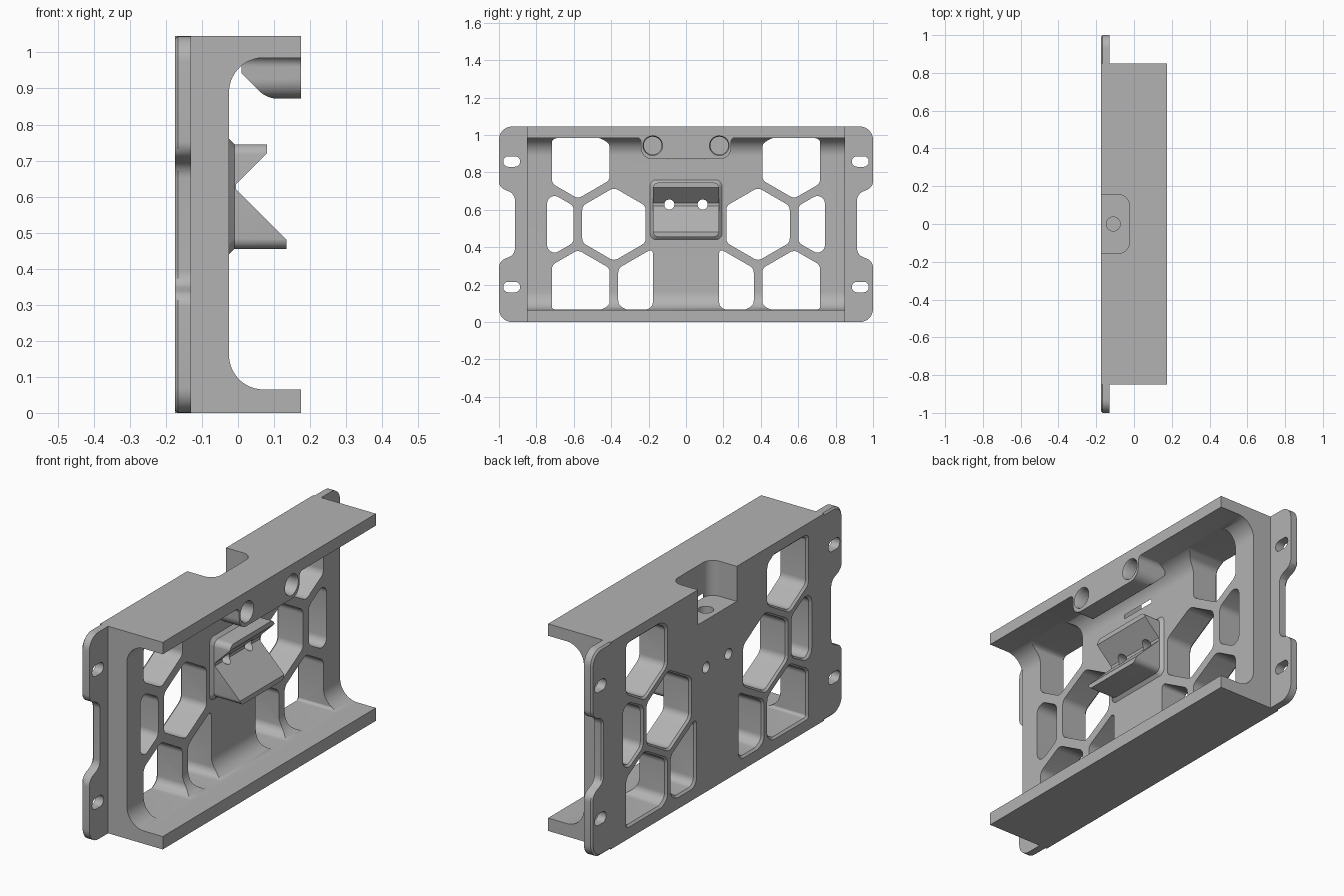
import bpy, bmesh, math
from mathutils import Vector

if "Cube" in bpy.data.objects:
    bpy.data.objects.remove(bpy.data.objects["Cube"], do_unlink=True)

H = 1.045            # overall height
MID = H / 2
BACK, FRONT, WALL = -0.175, 0.175, -0.025

grey = bpy.data.materials.new("plain grey")
grey.use_nodes = True
grey.diffuse_color = (0.45, 0.45, 0.45, 1)
grey.node_tree.nodes["Principled BSDF"].inputs["Base Color"].default_value = (0.45, 0.45, 0.45, 1)


def rounded(pts, default=0.0, steps=8):
    """Fillet a 2D outline; a third value on a point is its own radius."""
    out = []
    for i, point in enumerate(pts):
        r = point[2] if len(point) > 2 else default
        p = Vector(point[:2])
        a = Vector(pts[i - 1][:2]) - p
        b = Vector(pts[(i + 1) % len(pts)][:2]) - p
        theta = a.angle(b)
        if r <= 0 or theta > 3.1:
            out.append(p)
            continue
        t = min(r / math.tan(theta / 2), 0.48 * a.length, 0.48 * b.length)
        r = t * math.tan(theta / 2)
        a.normalize()
        b.normalize()
        centre = p + (a + b).normalized() * r / math.sin(theta / 2)
        s, e, phi = p + a * t - centre, p + b * t - centre, math.pi - theta
        for k in range(steps + 1):
            f = k / steps
            out.append(centre + (s * math.sin((1 - f) * phi) + e * math.sin(f * phi)) / math.sin(phi))
    return out


def box(y0, y1, z0, z1):
    return [(y0, z0), (y1, z0), (y1, z1), (y0, z1)]


def circle(y, z, r, n=32):
    return [(y + r * math.cos(math.tau * i / n), z + r * math.sin(math.tau * i / n)) for i in range(n)]


def prism(name, axis, pts, lo, hi, flare_lo=0, flare_hi=0, depth=0.01):
    """Extrude an outline along an axis, optionally flaring its ends."""
    us, vs = [p[0] for p in pts], [p[1] for p in pts]
    cu, cv = (min(us) + max(us)) / 2, (min(vs) + max(vs)) / 2
    hu, hv = max(us) - cu, max(vs) - cv
    levels = [(lo, flare_lo)]
    if flare_lo:
        levels.append((lo + depth, 0))
    if flare_hi:
        levels.append((hi - depth, 0))
    levels.append((hi, flare_hi))
    place = {"x": lambda u, v, w: (w, u, v), "y": lambda u, v, w: (u, w, v),
             "z": lambda u, v, w: (u, v, w)}[axis]
    bm = bmesh.new()
    rings = [[bm.verts.new(place(cu + (u - cu) * (1 + f / hu), cv + (v - cv) * (1 + f / hv), w))
              for u, v in zip(us, vs)] for w, f in levels]
    for r0, r1 in zip(rings, rings[1:]):
        for i in range(len(r0)):
            bm.faces.new((r0[i - 1], r0[i], r1[i], r1[i - 1]))
    bm.faces.new(rings[0])
    bm.faces.new(rings[-1])
    bmesh.ops.recalc_face_normals(bm, faces=bm.faces)
    mesh = bpy.data.meshes.new(name)
    bm.to_mesh(mesh)
    bm.free()
    mesh.materials.append(grey)
    ob = bpy.data.objects.new(name, mesh)
    bpy.context.collection.objects.link(ob)
    return ob


def combine(target, tool, operation):
    mod = target.modifiers.new("combine", "BOOLEAN")
    mod.operation, mod.solver, mod.object = operation, "EXACT", tool
    bpy.context.view_layer.objects.active = target
    bpy.ops.object.modifier_apply(modifier=mod.name)
    bpy.data.objects.remove(tool, do_unlink=True)


def clip(pts, axis, limit, keep_above):
    """Cut a convex outline along one straight line."""
    sign = 1 if keep_above else -1
    out = []
    for i, b in enumerate(pts):
        a = pts[i - 1]
        da, db = sign * (a[axis] - limit), sign * (b[axis] - limit)
        if da * db < 0:
            f = da / (da - db)
            out.append((a[0] + (b[0] - a[0]) * f, a[1] + (b[1] - a[1]) * f))
        if db >= 0:
            out.append(b)
    return out


# Channel body: C-shaped section swept along y
section = [(BACK, 0), (FRONT, 0), (FRONT, 0.065), (WALL, 0.065, 0.165),
           (WALL, H - 0.06, 0.165), (FRONT, H - 0.06), (FRONT, H), (BACK, H)]
body = prism("channel_bracket", "y", rounded(section, steps=20), -0.85, 0.85)

# Mounting plate with waisted ends
quarter = [(1, 0, 0.07), (1, 0.325, 0.05), (0.915, 0.36, 0.05)]
right = quarter + [(y, H - z, r) for y, z, r in reversed(quarter)]
outline = right + [(-y, z, r) for y, z, r in reversed(right)]
combine(body, prism("plate", "x", rounded(outline), BACK, -0.13, flare_lo=-0.008, depth=0.008), "UNION")

# Boss under the top lip, with a sloped rear
half = [(0.3, 1.01), (0.3, 0.988), (0.24, 0.988, 0.04), (0.24, 0.872, 0.07)]
boss = prism("boss", "x", rounded(half + [(-p[0], *p[1:]) for p in reversed(half)]), -0.01, FRONT)
slope = [(0.3, 0.8), (0.3, 0.871), (0.08, 0.871, 0.08), (0.01, 0.942), (0.01, 1.1), (0.3, 1.1)]
slope = [p for p in slope if p[1] > 0.85]
combine(boss, prism("slope", "y", rounded(slope), -0.5, 0.5), "INTERSECT")
combine(body, boss, "UNION")

# V-shaped cradle on a flared foot
vee = [(-0.06, 0.455), (0.135, 0.455), (0.135, 0.48), (-0.005, 0.62),
       (-0.005, 0.635), (0.08, 0.72), (0.08, 0.745), (-0.06, 0.745)]
cradle = prism("cradle", "y", vee, -0.177, 0.177)
pad = rounded(box(-0.177, 0.177, 0.455, 0.745), 0.03)
combine(cradle, prism("corners", "x", pad, -0.2, 0.3), "INTERSECT")
combine(body, cradle, "UNION")
combine(body, prism("foot", "x", pad, -0.03, -0.006, flare_lo=0.02, depth=0.02), "UNION")

# Honeycomb windows, clipped to the window area
R, PITCH = 0.196, 0.385
ROW = PITCH * math.sqrt(3) / 2
for col, row, outer in ((1, 0, 2), (2, 0, 0.743), (1.5, 1, 0.717), (1.5, -1, 0.717), (0.5, -1, 2)):
    hexagon = [(col * PITCH + R * math.sin(math.tau * i / 6),
                MID + row * ROW + R * math.cos(math.tau * i / 6)) for i in range(6)]
    for axis, limit, above in ((0, 0.177, True), (0, outer, False), (1, 0.067, True), (1, H - 0.062, False)):
        hexagon = clip(hexagon, axis, limit, above)
    for side in (1, -1):
        shape = rounded([(side * y, z) for y, z in hexagon], 0.04, 6)
        combine(body, prism("window", "x", shape, BACK - 0.005, 0.3, flare_lo=0.015, depth=0.015), "DIFFERENCE")

for side in (1, -1):
    # Mounting slots
    for z in (0.187, H - 0.187):
        slot = rounded(box(side * 0.932 - 0.045, side * 0.932 + 0.045, z - 0.028, z + 0.028), 0.027)
        combine(body, prism("slot", "x", slot, -0.3, 0), "DIFFERENCE")
    # Round seats in the boss
    combine(body, prism("seat", "x", circle(side * 0.178, 0.943, 0.048), 0.08, 0.18,
                        flare_hi=0.008, depth=0.015), "DIFFERENCE")
    # Tie holes through the cradle
    combine(body, prism("tie_hole", "x", circle(side * 0.089, 0.628, 0.027), -0.3, 0.3), "DIFFERENCE")

# Pocket in the top rear edge, with a hole in its floor
pocket = [(-0.3, -0.155), (WALL, -0.155, 0.055), (WALL, 0.155, 0.055), (-0.3, 0.155)]
combine(body, prism("pocket", "z", rounded(pocket), 0.868, 1.2), "DIFFERENCE")
combine(body, prism("pocket_hole", "z", circle(-0.11, 0, 0.037), 0.72, 1.0), "DIFFERENCE")

bpy.ops.object.select_all(action="DESELECT")
body.select_set(True)
bpy.context.view_layer.objects.active = body
bpy.ops.object.shade_smooth_by_angle(angle=math.radians(30))
